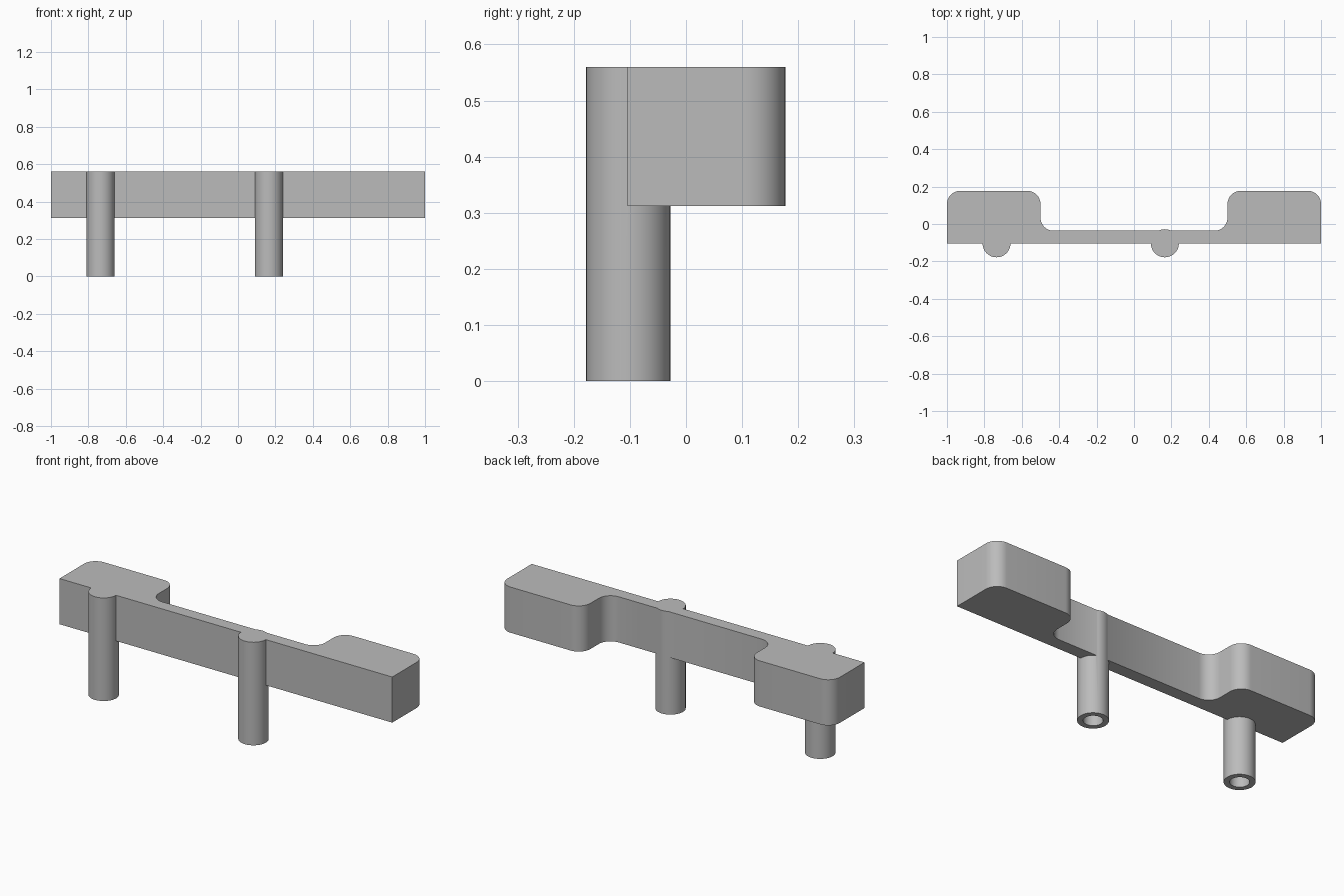
import bpy, bmesh
from math import sin, cos, pi

cube = bpy.data.objects.get("Cube")
if cube:
    bpy.data.objects.remove(cube)

BOTTOM, TOP = 0.312, 0.56      # height range of the bar
FRONT, WAIST, BACK = -0.104, -0.036, 0.177
R = 0.07                       # corner and fillet radius

grey = bpy.data.materials.new("plain grey")
grey.use_nodes = True
grey.diffuse_color = (0.5, 0.5, 0.5, 1)
grey.node_tree.nodes["Principled BSDF"].inputs["Base Color"].default_value = (0.5, 0.5, 0.5, 1)


def make_object(name, bm):
    bmesh.ops.recalc_face_normals(bm, faces=bm.faces)
    mesh = bpy.data.meshes.new(name)
    bm.to_mesh(mesh)
    bm.free()
    mesh.materials.append(grey)
    obj = bpy.data.objects.new(name, mesh)
    bpy.context.collection.objects.link(obj)
    return obj


def arc(cx, cy, start, end, steps=12):
    angles = [start + (end - start) * i / steps for i in range(steps + 1)]
    return [(cx + R * cos(a), cy + R * sin(a)) for a in angles]


def make_bar():
    # Right half of the outline, then its mirror image
    half = [(1, FRONT)]
    half += arc(1 - R, BACK - R, 0, pi / 2)
    half += arc(0.5 + R, BACK - R, pi / 2, pi)
    half += arc(0.5 - R, WAIST + R, 0, -pi / 2)
    outline = half + [(-x, y) for x, y in reversed(half)]
    bm = bmesh.new()
    base = bm.faces.new([bm.verts.new((x, y, BOTTOM)) for x, y in outline])
    up = bmesh.ops.extrude_face_region(bm, geom=[base], use_keep_orig=True)
    verts = [v for v in up["geom"] if isinstance(v, bmesh.types.BMVert)]
    bmesh.ops.translate(bm, verts=verts, vec=(0, 0, TOP - BOTTOM))
    return make_object("mounting_bar", bm)


def make_peg(name, x, radius=0.075, bore=0.047, bore_top=BOTTOM, sides=48):
    # Hollow peg: bore ceiling, bore wall, rim, outer wall, closed top
    profile = [(bore, bore_top), (bore, 0), (radius, 0), (radius, TOP)]
    bm = bmesh.new()
    rings = [[bm.verts.new((x + r * cos(2 * pi * i / sides),
                            -0.103 + r * sin(2 * pi * i / sides), z))
              for i in range(sides)] for r, z in profile]
    for a, b in zip(rings, rings[1:]):
        for i in range(sides):
            j = (i + 1) % sides
            bm.faces.new((a[i], a[j], b[j], b[i]))
    bm.faces.new(rings[0])
    bm.faces.new(rings[-1])
    return make_object(name, bm)


# Fuse both pegs into the bar
bar = make_bar()
bpy.context.view_layer.objects.active = bar
for name, x in (("right_peg", -0.735), ("left_peg", 0.165)):
    peg = make_peg(name, x)
    union = bar.modifiers.new(name, "BOOLEAN")
    union.operation = "UNION"
    union.solver = "EXACT"
    union.object = peg
    bpy.ops.object.modifier_apply(modifier=union.name)
    bpy.data.objects.remove(peg)

# Round walls smooth, edges sharp
bpy.ops.object.select_all(action="DESELECT")
bar.select_set(True)
bpy.ops.object.shade_smooth_by_angle(angle=pi / 6)
